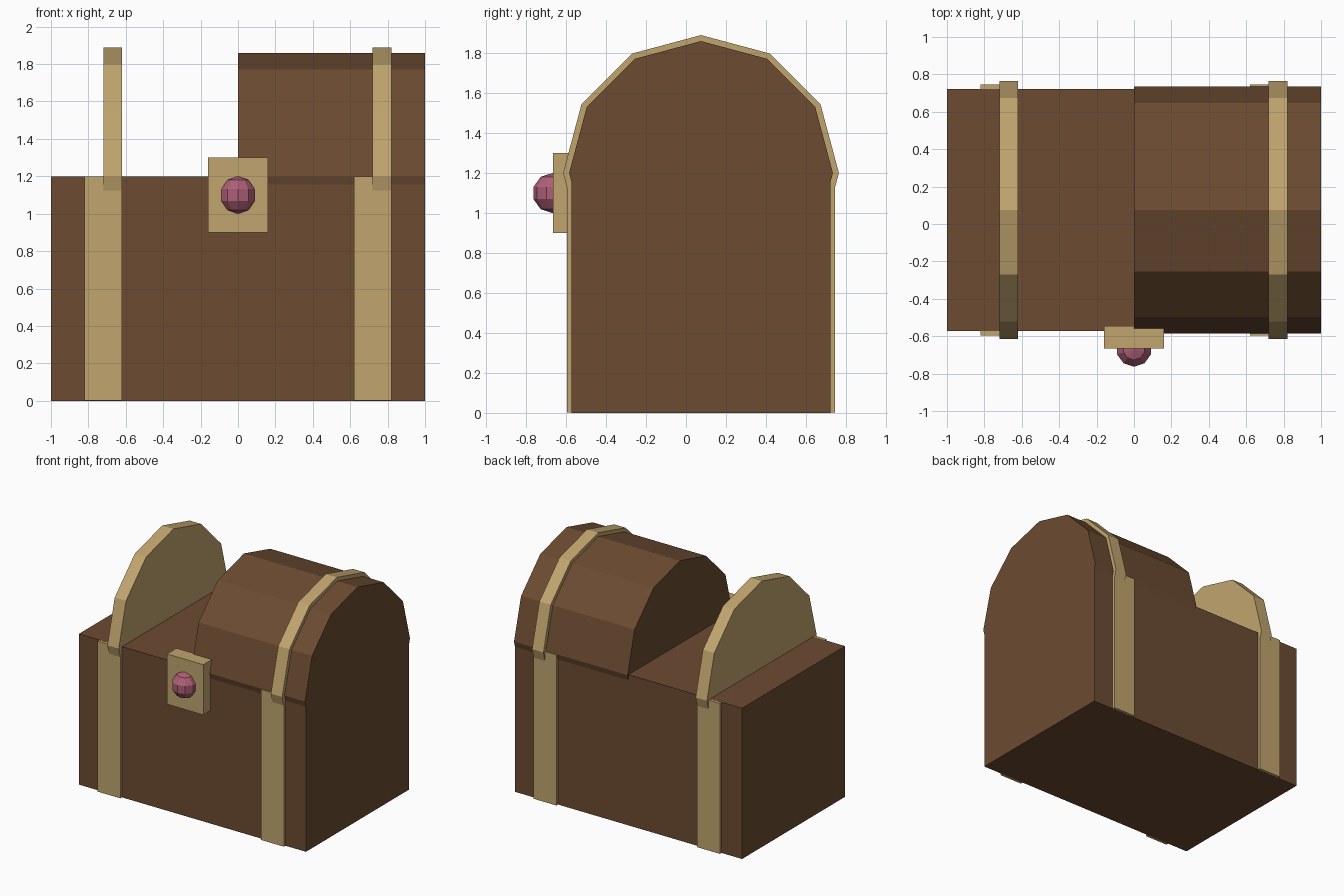
import bpy
import bmesh
from math import cos, sin, radians
from mathutils import Matrix

cube = bpy.data.objects.get("Cube")
if cube:
    bpy.data.objects.remove(cube, do_unlink=True)

MID_Y = 0.075   # centre line of the chest, front to back
RIM = 1.2       # height of the rim and of the lid axis


def material(name, rgb):
    mat = bpy.data.materials.new(name)
    mat.use_nodes = True
    mat.diffuse_color = (*rgb, 1)
    mat.node_tree.nodes["Principled BSDF"].inputs["Base Color"].default_value = (*rgb, 1)
    return mat


wood = material("brown wood", (0.15, 0.07, 0.031))
brass = material("pale brass", (0.53, 0.375, 0.158))
gem = material("rose gem", (0.42, 0.115, 0.18))


def finish(name, bm, mat):
    bmesh.ops.recalc_face_normals(bm, faces=bm.faces)
    mesh = bpy.data.meshes.new(name)
    bm.to_mesh(mesh)
    bm.free()
    mesh.materials.append(mat)
    obj = bpy.data.objects.new(name, mesh)
    bpy.context.collection.objects.link(obj)
    return obj


def box(name, x, y, z, mat):
    bm = bmesh.new()
    size = [b - a for a, b in (x, y, z)]
    centre = [(a + b) / 2 for a, b in (x, y, z)]
    bmesh.ops.create_cube(bm, size=1, matrix=Matrix.Translation(centre) @ Matrix.Diagonal((*size, 1)))
    return finish(name, bm, mat)


def arch(name, x, radius, mat):
    """Twelve-sided barrel section whose lowest part sits inside the chest."""
    bm = bmesh.new()
    angles = [radians(a) for a in range(-30, 211, 30)]
    profile = [bm.verts.new((x[0], MID_Y + radius * cos(a), RIM + radius * sin(a))) for a in angles]
    face = bm.faces.new(profile)
    grown = bmesh.ops.extrude_face_region(bm, geom=[face], use_keep_orig=True)["geom"]
    moved = [v for v in grown if isinstance(v, bmesh.types.BMVert)]
    bmesh.ops.translate(bm, verts=moved, vec=(x[1] - x[0], 0, 0))
    return finish(name, bm, mat)


# Chest body and the half lid
box("chest_body", (-1, 1), (MID_Y - 0.648, MID_Y + 0.648), (0, RIM), wood)
arch("half_lid", (0, 1), 0.66, wood)

# Straps round the body, a hair short of the rim and base
for side, x in (("right", (-0.82, -0.62)), ("left", (0.62, 0.82))):
    box(side + "_body_strap", x, (MID_Y - 0.67, MID_Y + 0.67), (0.001, RIM - 0.001), brass)

# Arched lid bands
arch("right_lid_band", (-0.72, -0.62), 0.69, brass)
arch("left_lid_band", (0.72, 0.82), 0.69, brass)

# Lock plate and faceted knob
box("lock_plate", (-0.16, 0.16), (-0.665, -0.545), (0.9, 1.3), brass)
bm = bmesh.new()
bmesh.ops.create_uvsphere(bm, u_segments=10, v_segments=5, radius=0.1,
                          matrix=Matrix.Translation((0, -0.668, 1.1)))
finish("lock_knob", bm, gem)
